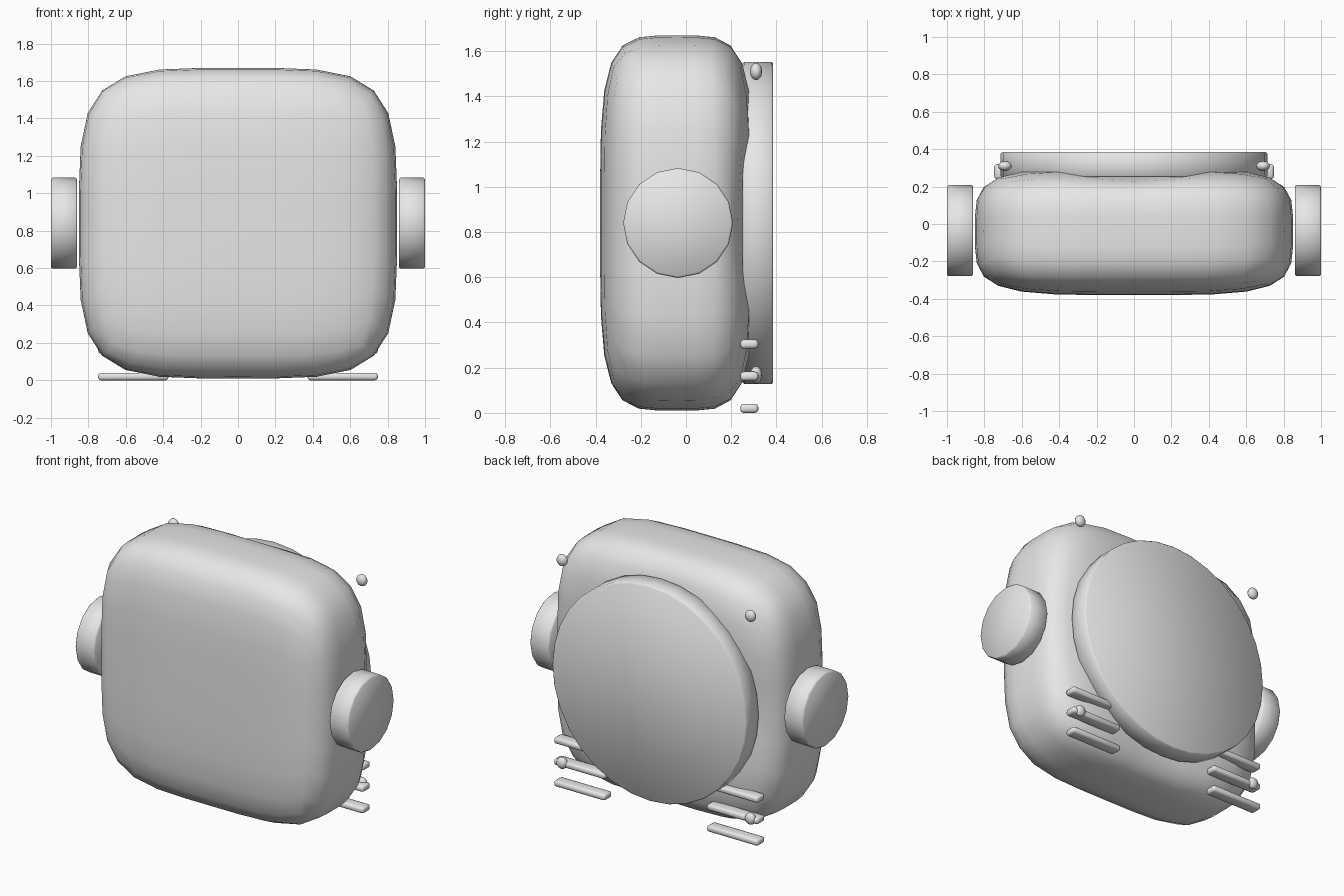
import bpy, bmesh
from math import pi
from mathutils import Matrix, Vector

cube = bpy.data.objects.get("Cube")
if cube:
    bpy.data.objects.remove(cube, do_unlink=True)

GREY = (0.8, 0.8, 0.8, 1)
grey = bpy.data.materials.new("plain_grey")
grey.use_nodes = True
grey.diffuse_color = GREY
grey.node_tree.nodes["Principled BSDF"].inputs["Base Color"].default_value = GREY

MID_Y, MID_Z = -0.04, 0.84


def finish(bm, name):
    """Turn a bmesh into a smooth shaded grey object."""
    bmesh.ops.recalc_face_normals(bm, faces=bm.faces)
    mesh = bpy.data.meshes.new(name)
    bm.to_mesh(mesh)
    bm.free()
    mesh.materials.append(grey)
    mesh.shade_smooth()
    obj = bpy.data.objects.new(name, mesh)
    bpy.context.collection.objects.link(obj)
    return obj


def bevel(obj, width, segments):
    mod = obj.modifiers.new("soft_edge", "BEVEL")
    mod.width, mod.segments = width, segments
    mod.limit_method = "ANGLE"
    mod.angle_limit = pi / 4


def disc(name, centre, radius, depth, sides, axis):
    turn = Matrix.Rotation(pi / 2, 4, axis)
    bm = bmesh.new()
    bmesh.ops.create_cone(bm, cap_ends=True, segments=sides, radius1=radius,
                          radius2=radius, depth=depth,
                          matrix=Matrix.Translation(centre) @ turn)
    bevel(finish(bm, name), 0.008, 1)


# Body: gridded box pushed to a rounded block, back gently hollowed
N = 4.4
bm = bmesh.new()
bmesh.ops.create_cube(bm, size=2)
bmesh.ops.subdivide_edges(bm, edges=bm.edges, cuts=7, use_grid_fill=True)
for v in bm.verts:
    p = v.co / sum(abs(c) ** N for c in v.co) ** (1 / N)
    x, y, z = p.x * 0.85, p.y * 0.34, p.z * 0.83
    if p.y > 0.6:
        y -= 0.035 * max(0, 1 - (x * z / 0.2) ** 2) * (p.y - 0.6) / 0.4
    v.co = Vector((x, y + MID_Y, z + MID_Z))
finish(bm, "body")

# Large round back plate
disc("back_plate", (0, 0.318, MID_Z), 0.713, 0.135, 32, "X")

for side, s in (("left", 1), ("right", -1)):
    # Side knob
    disc(f"{side}_knob", (s * 0.93, MID_Y + 0.005, MID_Z), 0.243, 0.14, 16, "Y")

    # Rivets at the back corners
    for level, z in (("upper", 1.51), ("lower", 0.168)):
        bm = bmesh.new()
        bmesh.ops.create_uvsphere(
            bm, u_segments=12, v_segments=8, radius=1,
            matrix=Matrix.Translation((s * 0.69, 0.31, z))
            @ Matrix.Diagonal((0.037, 0.027, 0.038, 1)))
        finish(bm, f"{side}_{level}_rivet")

    # Three vent bars at the bottom of the back
    for i in range(3):
        bm = bmesh.new()
        bmesh.ops.create_cube(
            bm, size=1,
            matrix=Matrix.Translation((s * 0.56, 0.28, 0.02 + 0.142 * i))
            @ Matrix.Diagonal((0.375, 0.08, 0.04, 1)))
        bevel(finish(bm, f"{side}_vent_bar_{i + 1}"), 0.014, 2)
